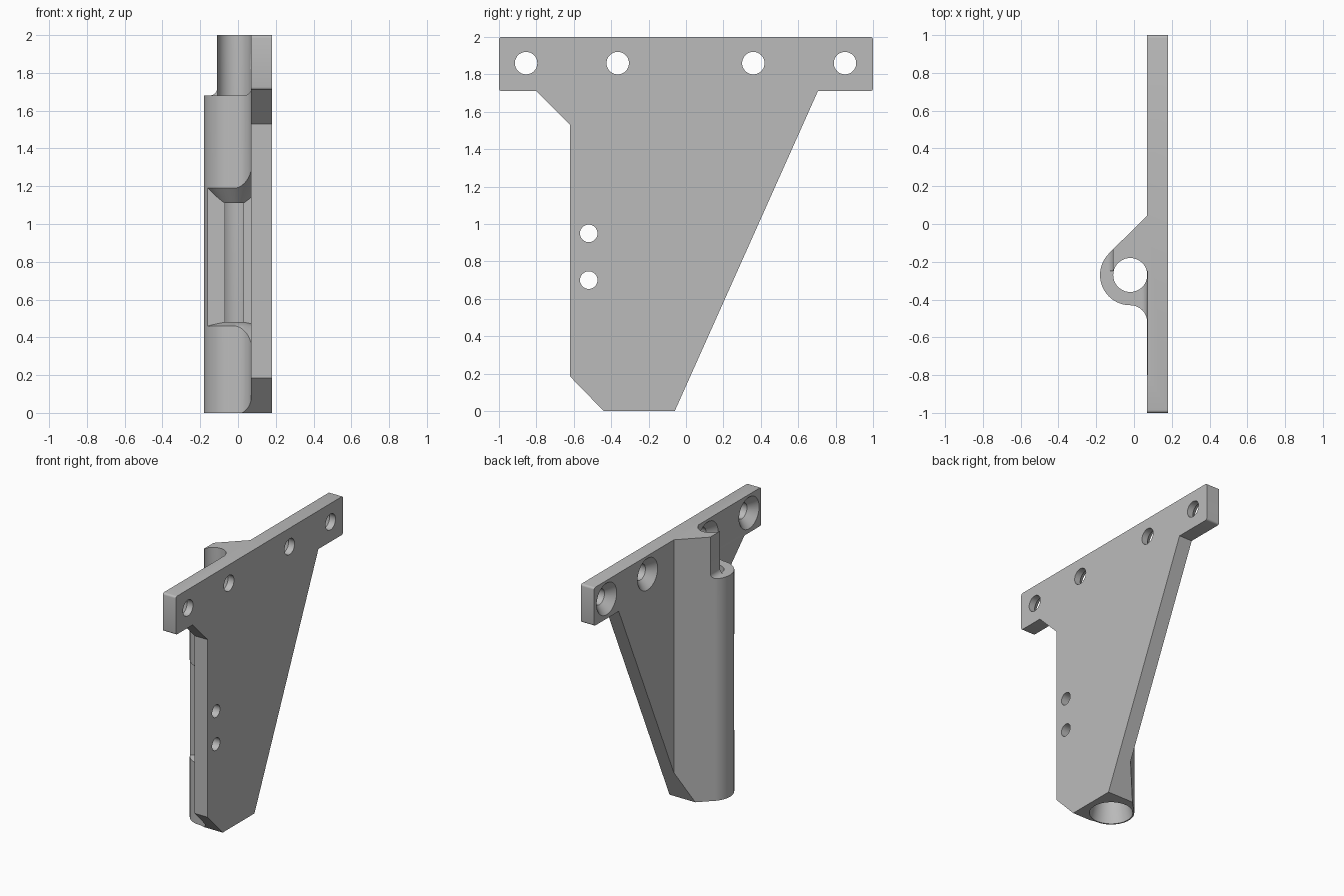
import bpy, bmesh
from math import cos, sin, radians, pi
from mathutils import Vector, Matrix

if "Cube" in bpy.data.objects:
    bpy.data.objects.remove(bpy.data.objects["Cube"])

CX, CY = -0.02, -0.27        # socket axis
OUTER, BORE = 0.16, 0.09     # socket radii
FACE, BACK = 0.07, 0.18      # plate faces along x


def arc(cx, cy, r, a0, a1, n):
    return [(cx + r * cos(radians(a0 + (a1 - a0) * i / n)),
             cy + r * sin(radians(a0 + (a1 - a0) * i / n))) for i in range(n + 1)]


def to_object(name, bm):
    bmesh.ops.recalc_face_normals(bm, faces=bm.faces)
    mesh = bpy.data.meshes.new(name)
    bm.to_mesh(mesh)
    bm.free()
    obj = bpy.data.objects.new(name, mesh)
    bpy.context.collection.objects.link(obj)
    return obj


def prism(name, points, axis, lo, hi):
    """Extrude a closed outline along one axis."""
    place = {"x": lambda u, v: (lo, u, v),
             "y": lambda u, v: (u, lo, v),
             "z": lambda u, v: (u, v, lo)}[axis]
    bm = bmesh.new()
    face = bm.faces.new([bm.verts.new(place(u, v)) for u, v in points])
    grown = bmesh.ops.extrude_face_region(bm, geom=[face])
    step = Vector([(hi - lo) * (a == axis) for a in "xyz"])
    verts = [g for g in grown["geom"] if isinstance(g, bmesh.types.BMVert)]
    bmesh.ops.translate(bm, verts=verts, vec=step)
    return to_object(name, bm)


def lathe(name, profile, matrix, n=64):
    """Closed solid of revolution from (radius, height) rings."""
    bm = bmesh.new()
    rings = [[bm.verts.new((r * cos(2 * pi * i / n), r * sin(2 * pi * i / n), h))
              for i in range(n)] for r, h in profile]
    for a, b in zip(rings, rings[1:]):
        for i in range(n):
            j = (i + 1) % n
            bm.faces.new((a[i], a[j], b[j], b[i]))
    bm.faces.new(rings[0])
    bm.faces.new(rings[-1])
    bm.transform(matrix)
    return to_object(name, bm)


def combine(obj, tool, operation="DIFFERENCE"):
    tool.hide_render = True
    mod = obj.modifiers.new("cut", "BOOLEAN")
    mod.operation, mod.solver, mod.object = operation, "EXACT", tool
    bpy.context.view_layer.objects.active = obj
    bpy.ops.object.modifier_apply(modifier=mod.name)
    bpy.data.objects.remove(tool)


# Plan section: plate with the round socket, sloped web and fillet
section = [(FACE, -1.2), (BACK, -1.2), (BACK, 1.2), (FACE, 1.2), (FACE, 0.046)]
section += arc(CX, CY, OUTER, 135, 270, 30)
section += arc(CX, CY - 0.25, 0.09, 90, 0, 12)[1:]
bracket = prism("bracket", section, "z", -0.2, 2.2)

# Side outline trims plate and socket together
r = 0.015
outline = [(-0.44, 0), (-0.06, 0), (0.705, 1.71)]
outline += arc(1 - r, 1.71 + r, r, -90, 0, 4) + arc(1 - r, 2 - r, r, 0, 90, 4)
outline += arc(r - 1, 2 - r, r, 90, 180, 4) + arc(r - 1, 1.71 + r, r, 180, 270, 4)
outline += [(-0.80, 1.71), (-0.62, 1.53), (-0.62, 0.185)]
combine(bracket, prism("side_outline", outline, "x", -0.5, 0.5), "INTERSECT")

# Socket bore, flared towards the bottom
axis = Matrix.Translation((CX, CY, 0))
combine(bracket, lathe("bore", [(0.152, -0.01), (0.15, 0), (BORE, 0.3), (BORE, 2.2)], axis))

# Open notch at the top of the socket
for edge, y0, y1 in ((-0.11, -0.8, 0.3), (FACE + 0.0005, -0.8, -0.25)):
    notch = [(-0.4, 1.68)] + arc(edge - 0.04, 1.72, 0.04, -90, 0, 8) + [(edge, 2.3), (-0.4, 2.3)]
    combine(bracket, prism("notch", notch, "y", y0, y1))

# Front window with flared ends
window = lathe("window", [(BORE, 0.48), (OUTER, 0.46), (0.34, 0.28),
                          (0.34, 1.37), (OUTER, 1.19), (BORE, 1.11)], axis)
limit = [(-0.5, -0.8), (FACE + 0.0005, -0.8), (FACE + 0.0005, -0.346), (-0.5, -0.346)]
combine(window, prism("window_limit", limit, "z", 0.1, 1.6), "INTERSECT")
combine(bracket, window)

# Countersunk fixing holes along the top bar
for y in (-0.855, -0.365, 0.36, 0.85):
    spot = Matrix.Translation((0, y, 1.86)) @ Matrix.Rotation(pi / 2, 4, "Y")
    combine(bracket, lathe("fixing_hole", [(0.125, FACE - 0.005), (0.06, 0.13), (0.06, 0.3)], spot, 48))

# Small cross holes beside the window
for z in (0.70, 0.95):
    spot = Matrix.Translation((0, -0.52, z)) @ Matrix.Rotation(pi / 2, 4, "Y")
    combine(bracket, lathe("cross_hole", [(0.047, 0.0), (0.047, 0.3)], spot, 40))

# Single grey finish
grey = bpy.data.materials.new("plain grey")
grey.use_nodes = True
colour = (0.5, 0.5, 0.5, 1)
grey.diffuse_color = colour
grey.node_tree.nodes["Principled BSDF"].inputs["Base Color"].default_value = colour
bracket.data.materials.clear()
bracket.data.materials.append(grey)
for face in bracket.data.polygons:
    face.material_index = 0

bpy.ops.object.select_all(action="DESELECT")
bracket.select_set(True)
bpy.context.view_layer.objects.active = bracket
bpy.ops.object.shade_smooth_by_angle(angle=radians(30))
